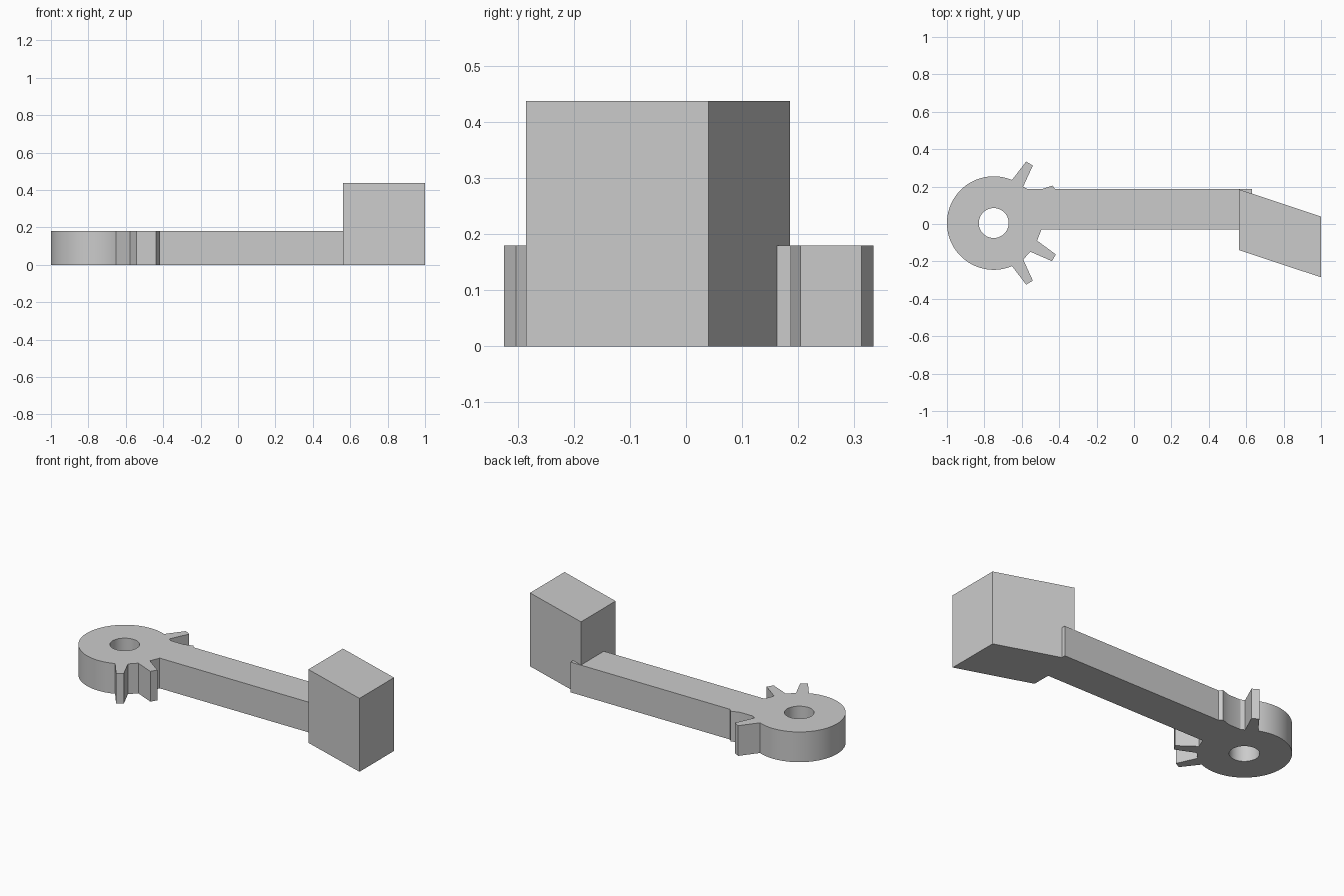
import bpy, bmesh, math
from mathutils import Vector

cube = bpy.data.objects.get("Cube")
if cube:
    bpy.data.objects.remove(cube, do_unlink=True)

GREY = (0.6, 0.6, 0.6, 1)
mat = bpy.data.materials.new("plain grey")
mat.use_nodes = True
mat.diffuse_color = GREY
mat.node_tree.nodes["Principled BSDF"].inputs["Base Color"].default_value = GREY

HUB = Vector((-0.75, 0.005))
RADIUS, BORE, TIP = 0.25, 0.08, 0.372


def polar(radius, degrees):
    a = math.radians(degrees)
    return HUB + radius * Vector((math.cos(a), math.sin(a)))


def tooth(angle):
    """Tapered tooth, listed anticlockwise."""
    return [polar(RADIUS, angle - 8), polar(TIP, angle - 3.2),
            polar(TIP, angle + 3.2), polar(RADIUS, angle + 8)]


def prism(name, height, *loops):
    """Extrude closed outlines upward; inner loops become holes."""
    bm = bmesh.new()
    for loop in loops:
        verts = [bm.verts.new((p[0], p[1], 0)) for p in loop]
        for a, b in zip(verts, verts[1:] + verts[:1]):
            bm.edges.new((a, b))
    bmesh.ops.triangle_fill(bm, edges=bm.edges[:], use_beauty=True,
                            use_dissolve=False, normal=(0, 0, 1))
    top = bmesh.ops.extrude_face_region(bm, geom=bm.faces[:], use_keep_orig=True)
    bmesh.ops.translate(bm, vec=(0, 0, height),
                        verts=[g for g in top["geom"] if isinstance(g, bmesh.types.BMVert)])
    bmesh.ops.recalc_face_normals(bm, faces=bm.faces[:])
    mesh = bpy.data.meshes.new(name)
    bm.to_mesh(mesh)
    bm.free()
    mesh.materials.append(mat)
    obj = bpy.data.objects.new(name, mesh)
    bpy.context.collection.objects.link(obj)
    bpy.ops.object.select_all(action="DESELECT")
    obj.select_set(True)
    bpy.context.view_layer.objects.active = obj
    bpy.ops.object.shade_smooth_by_angle(angle=math.radians(25))
    return obj


# Hub rim, gear teeth and straight arm share one outline
rim = [polar(RADIUS, 67 + i * (226 / 64)) for i in range(1, 64)]
arm = [(-0.495, -0.03), (0.63, -0.03), (0.63, 0.187)]
half_tooth = [(-0.422, 0.187), polar(TIP, 32.5), (-0.49, 0.187), (-0.57, 0.187)]
outline = rim + tooth(-59) + tooth(-30) + arm + half_tooth + tooth(59)
bore = [polar(BORE, i * 360 / 48) for i in range(48)]
prism("toothed_lever_arm", 0.18, outline, bore)

# Tall slanted block at the end of the arm
prism("end_block", 0.437, [(0.562, -0.14), (1, -0.285), (1, 0.04), (0.562, 0.185)])
